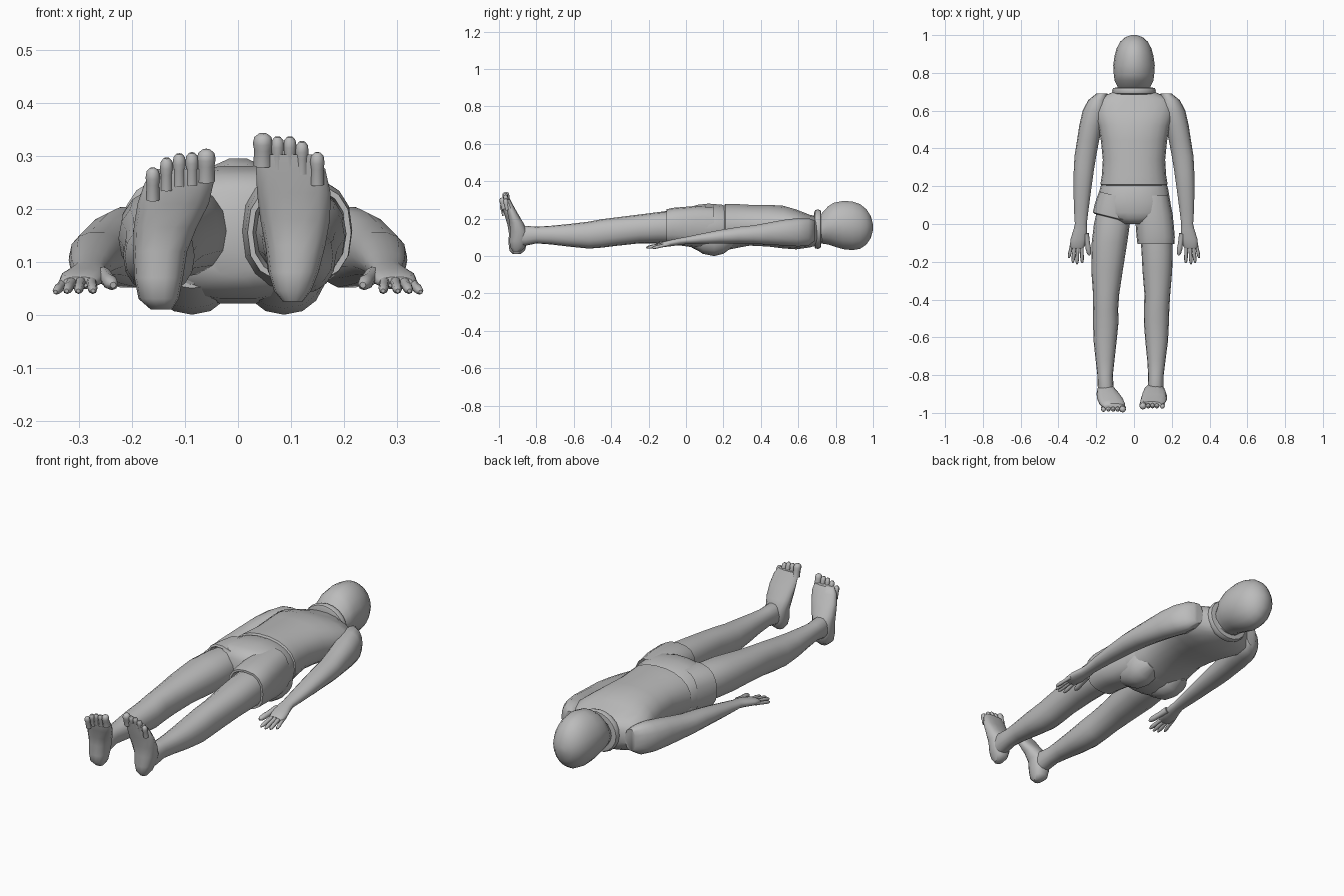
import bpy, bmesh, math
from mathutils import Vector

grey = bpy.data.materials.new("plain grey")
grey.diffuse_color = (0.5, 0.5, 0.5, 1)


def finish(bm, name, angle=50):
    bmesh.ops.recalc_face_normals(bm, faces=bm.faces)
    me = bpy.data.meshes.new(name)
    bm.to_mesh(me)
    bm.free()
    me.materials.append(grey)
    ob = bpy.data.objects.new(name, me)
    bpy.context.collection.objects.link(ob)
    bpy.ops.object.select_all(action='DESELECT')
    ob.select_set(True)
    bpy.context.view_layer.objects.active = ob
    bpy.ops.object.shade_smooth_by_angle(angle=math.radians(angle))
    return ob


def power(v, e):
    return math.copysign(abs(v) ** e, v)


def skin(bm, rings, caps):
    for r0, r1 in zip(rings, rings[1:]):
        for i in range(len(r0)):
            j = (i + 1) % len(r0)
            bm.faces.new((r0[i], r0[j], r1[j], r1[i]))
    if caps:
        bm.faces.new(rings[0])
        bm.faces.new(rings[-1])


def along_y(name, rows, n=16, e=0.9, skew=0.0, caps=True):
    """Rows of (y, x0, x1, z0, z1); skew slants each ring in y across x."""
    bm, rings = bmesh.new(), []
    for y, x0, x1, z0, z1 in rows:
        ring = []
        for i in range(n):
            t = math.tau * i / n
            x = (x0 + x1) / 2 + (x1 - x0) / 2 * power(math.cos(t), e)
            z = (z0 + z1) / 2 + (z1 - z0) / 2 * power(math.sin(t), e)
            ring.append(bm.verts.new((x, y + skew * (x - (x0 + x1) / 2), z)))
        rings.append(ring)
    skin(bm, rings, caps)
    return finish(bm, name)


def along_z(name, rows, n=14, e=0.85):
    """Rows of (z, x0, x1, y0, y1)."""
    bm, rings = bmesh.new(), []
    for z, x0, x1, y0, y1 in rows:
        rings.append([bm.verts.new((
            (x0 + x1) / 2 + (x1 - x0) / 2 * power(math.cos(math.tau * i / n), e),
            (y0 + y1) / 2 + (y1 - y0) / 2 * power(math.sin(math.tau * i / n), e), z))
            for i in range(n)])
    skin(bm, rings, True)
    return finish(bm, name)


def digit(name, a, b, r0, r1, n=8):
    """Tapered round-ended finger or toe from a to b."""
    a, b = Vector(a), Vector(b)
    rot = (b - a).to_track_quat('Z', 'Y')
    bm, rings = bmesh.new(), []
    for t, k in ((0, 1), (0.5, 0.92), (0.7, 1.05), (0.9, 0.9), (1, 0.45)):
        r = (r0 + (r1 - r0) * t) * k
        c = a.lerp(b, t)
        rings.append([bm.verts.new(c + rot @ Vector(
            (r * math.cos(math.tau * i / n), r * math.sin(math.tau * i / n), 0)))
            for i in range(n)])
    skin(bm, rings, True)
    return finish(bm, name)


# Shirt: shoulders down to the waist hem
along_y("shirt", [
    (0.73, -0.07, 0.07, 0.07, 0.20), (0.695, -0.12, 0.12, 0.055, 0.215),
    (0.66, -0.205, 0.205, 0.045, 0.222), (0.59, -0.215, 0.215, 0.035, 0.25),
    (0.52, -0.19, 0.19, 0.04, 0.27), (0.44, -0.175, 0.175, 0.05, 0.275),
    (0.34, -0.165, 0.165, 0.055, 0.275), (0.26, -0.17, 0.17, 0.04, 0.28),
    (0.21, -0.178, 0.178, 0.03, 0.28), (0.20, -0.165, 0.165, 0.04, 0.265)], n=22)

# Shorts: seat, two buttocks and two legs with turned-in hems
along_y("shorts_seat", [
    (0.23, -0.165, 0.165, 0.04, 0.262), (0.19, -0.18, 0.18, 0.025, 0.276),
    (0.12, -0.192, 0.192, 0.02, 0.282), (0.06, -0.20, 0.20, 0.03, 0.275),
    (0.03, -0.17, 0.17, 0.045, 0.265), (0.0, -0.07, 0.07, 0.07, 0.24)], n=22)
for s, side in ((-1, "right"), (1, "left")):
    xs = sorted((s * 0.004, s * 0.17))
    along_y(side + "_buttock", [
        (0.25, xs[0] + .04, xs[1] - .04, 0.05, 0.16), (0.20, *xs, 0.012, 0.2),
        (0.15, *xs, 0.0, 0.2), (0.09, *xs, 0.012, 0.2),
        (0.03, xs[0] + .02, xs[1] - .02, 0.05, 0.18)])
along_y("right_shorts_leg", [
    (0.15, -0.185, -0.01, 0.04, 0.265), (0.08, -0.208, -0.004, 0.045, 0.265),
    (0.035, -0.218, -0.004, 0.055, 0.26), (0.03, -0.208, -0.014, 0.065, 0.25),
    (0.06, -0.20, -0.02, 0.075, 0.24)], skew=-0.25, e=0.8, caps=False)
along_y("left_shorts_leg", [
    (0.15, 0.01, 0.185, 0.04, 0.265), (0.05, 0.004, 0.205, 0.045, 0.268),
    (-0.02, 0.01, 0.212, 0.055, 0.262), (-0.07, 0.014, 0.216, 0.06, 0.258),
    (-0.105, 0.018, 0.214, 0.06, 0.25), (-0.105, 0.028, 0.204, 0.07, 0.24),
    (-0.06, 0.035, 0.198, 0.08, 0.235)], e=0.8, caps=False)

# Legs, slightly different on each side
along_y("right_leg", [
    (0.10, -0.19, -0.03, 0.08, 0.24), (0.0, -0.212, -0.022, 0.07, 0.247),
    (-0.1, -0.224, -0.036, 0.068, 0.242), (-0.25, -0.226, -0.06, 0.068, 0.22),
    (-0.37, -0.217, -0.078, 0.055, 0.205), (-0.45, -0.216, -0.084, 0.045, 0.195),
    (-0.52, -0.217, -0.082, 0.04, 0.182), (-0.62, -0.214, -0.092, 0.05, 0.17),
    (-0.72, -0.203, -0.103, 0.062, 0.16), (-0.80, -0.194, -0.112, 0.068, 0.155),
    (-0.86, -0.192, -0.108, 0.055, 0.16), (-0.91, -0.185, -0.112, 0.05, 0.15)])
along_y("left_leg", [
    (0.08, 0.03, 0.19, 0.08, 0.24), (-0.05, 0.033, 0.202, 0.07, 0.24),
    (-0.15, 0.04, 0.205, 0.07, 0.235), (-0.25, 0.045, 0.202, 0.068, 0.222),
    (-0.37, 0.055, 0.192, 0.055, 0.207), (-0.45, 0.053, 0.187, 0.045, 0.197),
    (-0.52, 0.052, 0.185, 0.04, 0.184), (-0.62, 0.06, 0.18, 0.05, 0.172),
    (-0.72, 0.07, 0.167, 0.062, 0.162), (-0.80, 0.075, 0.157, 0.068, 0.157),
    (-0.86, 0.073, 0.157, 0.055, 0.162), (-0.91, 0.075, 0.145, 0.055, 0.15)])

# Feet pointing up, heel at the bottom
along_z("right_foot", [
    (0.01, -0.165, -0.125, -0.925, -0.885), (0.03, -0.188, -0.112, -0.945, -0.86),
    (0.07, -0.196, -0.104, -0.95, -0.85), (0.12, -0.198, -0.096, -0.948, -0.845),
    (0.165, -0.197, -0.078, -0.955, -0.87), (0.21, -0.19, -0.055, -0.968, -0.905),
    (0.25, -0.176, -0.046, -0.98, -0.93), (0.275, -0.158, -0.05, -0.983, -0.95)])
along_z("left_foot", [
    (0.025, 0.085, 0.122, -0.925, -0.885), (0.045, 0.068, 0.138, -0.94, -0.86),
    (0.08, 0.058, 0.152, -0.945, -0.85), (0.13, 0.052, 0.165, -0.94, -0.845),
    (0.18, 0.042, 0.174, -0.945, -0.87), (0.23, 0.036, 0.175, -0.955, -0.90),
    (0.275, 0.034, 0.165, -0.965, -0.925), (0.303, 0.04, 0.145, -0.97, -0.94)])

# Toes, big toe on the inner side
toes = {"right": (-0.985, [(-0.06, 0.312, .017), (-0.087, 0.306, .012), (-0.111, 0.304, .012),
                           (-0.135, 0.296, .012), (-0.161, 0.277, .013)]),
        "left": (-0.968, [(0.047, 0.342, .018), (0.075, 0.336, .012), (0.098, 0.336, .012),
                          (0.121, 0.327, .012), (0.150, 0.306, .013)])}
for side, (y, row) in toes.items():
    for i, (x, z, r) in enumerate(row):
        digit(f"{side}_toe_{i + 1}", (x, y + 0.015, z - 0.06), (x, y, z), r, r)

# Arms, hands and fingers, mirrored
arm = [(0.69, 0.14, 0.20, 0.08, 0.19), (0.655, 0.14, 0.243, 0.055, 0.205),
       (0.60, 0.14, 0.272, 0.05, 0.205), (0.52, 0.165, 0.29, 0.055, 0.195),
       (0.44, 0.185, 0.302, 0.06, 0.18), (0.36, 0.20, 0.315, 0.065, 0.165),
       (0.28, 0.213, 0.319, 0.067, 0.157), (0.18, 0.227, 0.32, 0.067, 0.14),
       (0.08, 0.24, 0.318, 0.066, 0.12), (0.0, 0.25, 0.313, 0.064, 0.103),
       (-0.03, 0.248, 0.32, 0.06, 0.098), (-0.08, 0.25, 0.336, 0.052, 0.088),
       (-0.12, 0.262, 0.338, 0.048, 0.078), (-0.13, 0.27, 0.33, 0.052, 0.072)]
fingers = [((0.255, -0.05, 0.075), (0.236, -0.165, 0.056), .016),
           ((0.278, -0.10, 0.066), (0.274, -0.207, 0.045), .011),
           ((0.296, -0.10, 0.067), (0.302, -0.213, 0.045), .011),
           ((0.312, -0.10, 0.066), (0.324, -0.205, 0.045), .011),
           ((0.326, -0.09, 0.064), (0.345, -0.18, 0.043), .010)]
for s, side in ((-1, "right"), (1, "left")):
    along_y(side + "_arm", [(y, s * a, s * b, c, d) for y, a, b, c, d in arm], n=14)
    for i, (a, b, r) in enumerate(fingers):
        digit(f"{side}_finger_{i + 1}", (s * a[0], *a[1:]), (s * b[0], *b[1:]), r, r * 0.8)

# Collar ring round the neck, leaning with the shoulders
along_y("collar", [
    (0.685, -0.095, 0.095, 0.055, 0.23), (0.69, -0.112, 0.112, 0.042, 0.245),
    (0.705, -0.116, 0.116, 0.038, 0.25), (0.72, -0.11, 0.11, 0.045, 0.245),
    (0.722, -0.095, 0.095, 0.06, 0.23)], n=20, e=1)

# Covered head
along_y("head", [
    (0.69, -0.075, 0.075, 0.075, 0.19), (0.73, -0.088, 0.088, 0.065, 0.235),
    (0.76, -0.103, 0.103, 0.06, 0.268), (0.79, -0.107, 0.107, 0.05, 0.287),
    (0.84, -0.11, 0.11, 0.035, 0.297), (0.89, -0.103, 0.103, 0.03, 0.294),
    (0.93, -0.092, 0.092, 0.037, 0.28), (0.965, -0.073, 0.073, 0.06, 0.252),
    (0.988, -0.048, 0.048, 0.095, 0.215), (1.0, -0.015, 0.015, 0.14, 0.17)], n=18, e=1.05)
